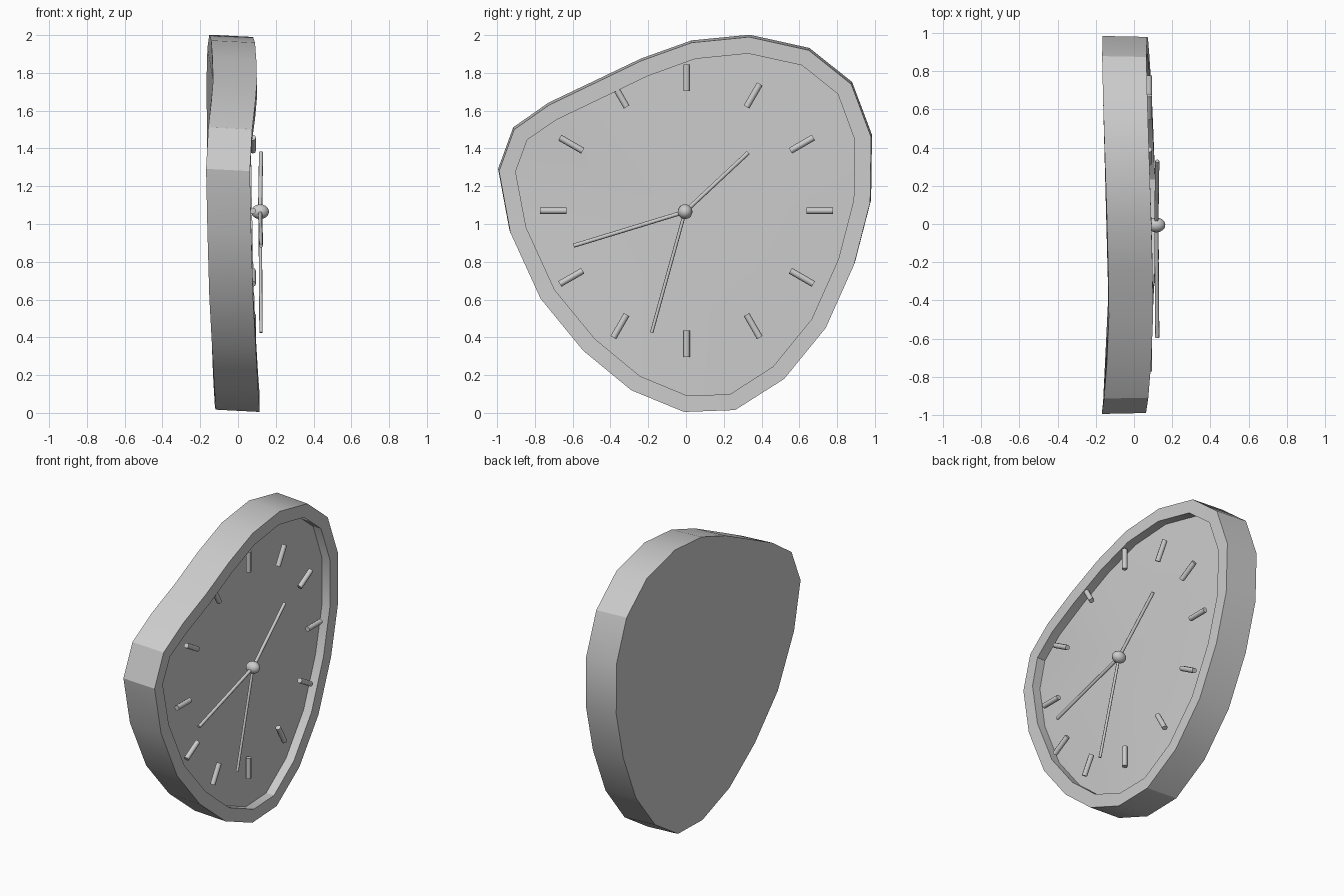
import bpy, bmesh, math
from mathutils import Vector

if "Cube" in bpy.data.objects:
    bpy.data.objects.remove(bpy.data.objects["Cube"])

# Warped 20-sided outline: y, z, x of front rim
OUT = [(-.01, .005, .115), (.26, .015, .11), (.52, .18, .10), (.74, .45, .09), (.89, .785, .08),
       (.975, 1.115, .073), (.98, 1.46, .068), (.875, 1.74, .065), (.65, 1.92, .07), (.335, 1.99, .08),
       (.03, 1.96, .09), (-.235, 1.865, .097), (-.485, 1.745, .10), (-.725, 1.63, .09), (-.91, 1.5, .075),
       (-.99, 1.28, .063), (-.93, .955, .07), (-.77, .605, .08), (-.545, .33, .095), (-.29, .12, .107)]
CENTRE = Vector((0, 0, 1.065))
THICK, RECESS = .232, .06


def finish(bm, name, angle=30):
    bmesh.ops.recalc_face_normals(bm, faces=bm.faces)
    me = bpy.data.meshes.new(name)
    bm.to_mesh(me)
    bm.free()
    me.shade_smooth()
    me.set_sharp_from_angle(angle=math.radians(angle))
    ob = bpy.data.objects.new(name, me)
    bpy.context.collection.objects.link(ob)
    return ob


def inset(i, d=.088):
    # move an outline corner inwards along its bisector
    p, q, r = (Vector(OUT[k % 20][:2]) for k in (i - 1, i, i + 1))
    t = (r - p).normalized()
    n = Vector((-t.y, t.x))
    return q + n * d


# Case: back, outer wall, rim, recess wall and dial
bm = bmesh.new()
back, front, inner, dial = [], [], [], []
for i, (y, z, x) in enumerate(OUT):
    back.append(bm.verts.new((x - THICK, y * 1.005, z + .012)))
    front.append(bm.verts.new((x, y, z)))
    a, b = inset(i)
    inner.append(bm.verts.new((x, a, b)))
    dial.append(bm.verts.new((x - RECESS, a, b)))
for r1, r2 in ((back, front), (front, inner), (inner, dial)):
    for i in range(20):
        j = (i + 1) % 20
        bm.faces.new((r1[i], r1[j], r2[j], r2[i]))
bm.faces.new(back[::-1])
mid = bm.verts.new((.05, 0, CENTRE.z))
for i in range(20):
    bm.faces.new((dial[i], dial[(i + 1) % 20], mid))
finish(bm, "clock_case")


def rod(name, a, b, r1, r2, sides=8):
    # tapered cylinder from a to b
    a, b = Vector(a), Vector(b)
    d = b - a
    bm = bmesh.new()
    bmesh.ops.create_cone(bm, cap_ends=True, segments=sides, radius1=r1, radius2=r2, depth=d.length)
    ob = finish(bm, name, 50)
    ob.rotation_mode = 'QUATERNION'
    ob.rotation_quaternion = d.to_track_quat('Z', 'Y')
    ob.location = (a + b) / 2
    return ob


# Hour markers
for h in range(12):
    t = math.radians(30 * h)
    d = Vector((0, math.sin(t), math.cos(t)))
    end = .735 if h == 11 else .775
    c = Vector((.078, .003, 1.07))
    rod(f"hour_marker_{h}", c + d * .635, c + d * end, .017, .017)

# Hands
for name, y, z, r in (("hour_hand", .33, 1.378, .011), ("minute_hand", -.595, .885, .011),
                      ("second_hand", -.182, .425, .009)):
    rod(name, (.117, -.005, 1.065), (.122, y, z), r, r)

# Centre cap
bm = bmesh.new()
bmesh.ops.create_uvsphere(bm, u_segments=16, v_segments=10, radius=1)
cap = finish(bm, "centre_cap")
cap.scale = (.047, .039, .039)
cap.location = (.117, -.005, 1.065)
